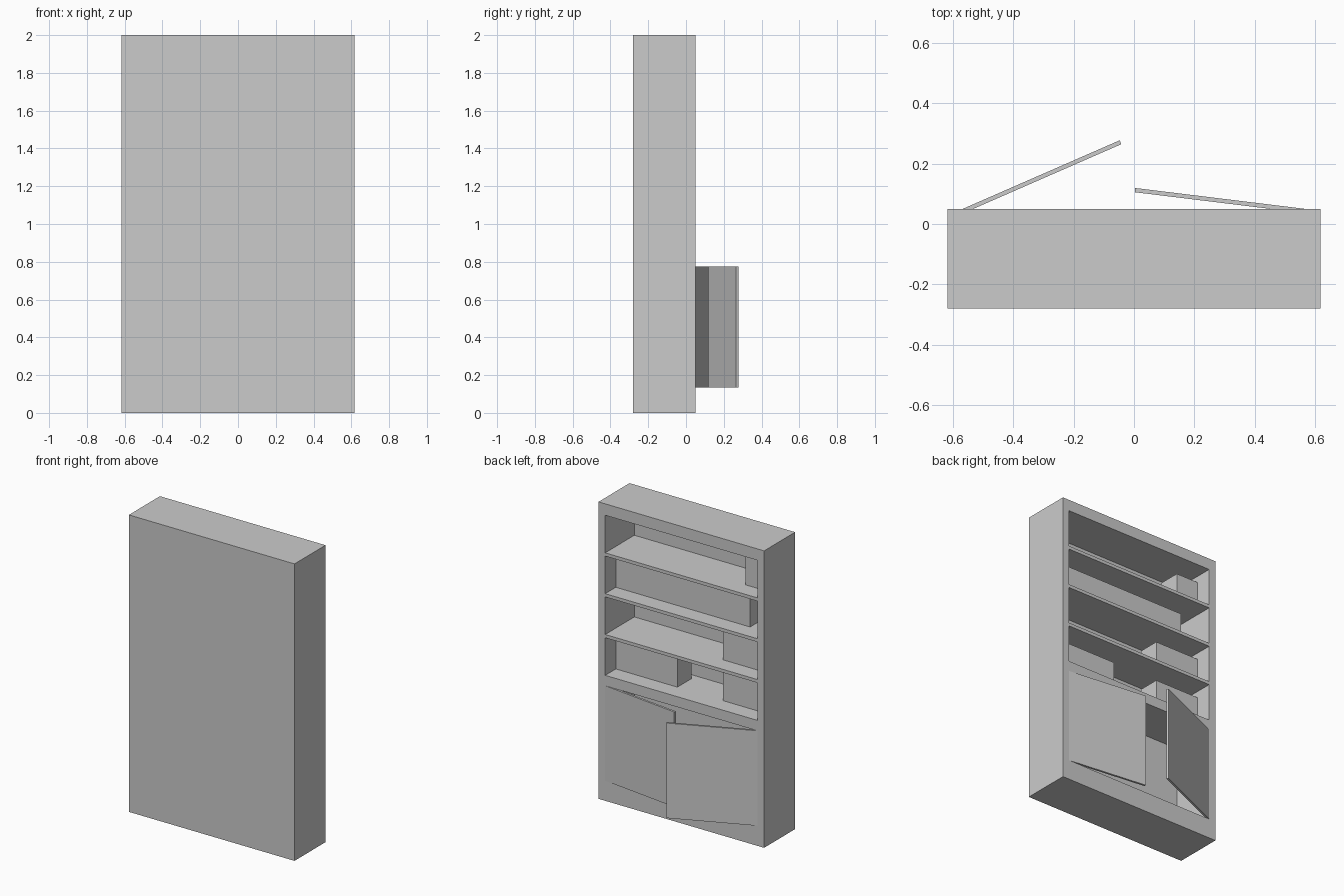
import bpy, bmesh
from math import radians
from mathutils import Matrix, Vector

if "Cube" in bpy.data.objects:
    bpy.data.objects.remove(bpy.data.objects["Cube"])

W, Y0, Y1, H = 0.617, -0.28, 0.05, 2.0     # carcass half width, depth, height
IN, BACK = 0.567, -0.26                    # inner half width, back panel face
DOOR_Z = (0.135, 0.775)
SHELVES = [0.845, 1.12, 1.395, 1.67]       # floor height of each open bay
BAY_H = 0.253
PITCH = 0.0417                             # book thickness


def add_box(bm, lo, hi):
    lo, hi = Vector(lo), Vector(hi)
    m = Matrix.Translation((lo + hi) / 2) @ Matrix.Diagonal((*(hi - lo), 1))
    bmesh.ops.create_cube(bm, size=1, matrix=m)


def make_object(name, boxes):
    bm = bmesh.new()
    for lo, hi in boxes:
        add_box(bm, lo, hi)
    mesh = bpy.data.meshes.new(name)
    bm.to_mesh(mesh)
    bm.free()
    ob = bpy.data.objects.new(name, mesh)
    bpy.context.collection.objects.link(ob)
    return ob


# carcass: solid block with the shelf bays and cupboard cut out
case = make_object("bookcase_carcass", [((-W, Y0, 0), (W, Y1, H))])
bays = [DOOR_Z] + [(z, z + BAY_H) for z in SHELVES]
cutter = make_object("bay_cutter", [((-IN, BACK, a), (IN, Y1 + 0.1, b)) for a, b in bays])
cutter.hide_render = True
cutter.hide_viewport = True
cut = case.modifiers.new("bays", 'BOOLEAN')
cut.operation = 'DIFFERENCE'
cut.solver = 'EXACT'
cut.object = cutter


# rows of books: start x, direction, shelf floor, count
def book_row(name, x, step, z, count, height=0.21):
    boxes = []
    for i in range(count):
        a, b = sorted((x + i * step, x + (i + 1) * step))
        boxes.append(((a, -0.213, z), (b, -0.063, z + height)))
    make_object(name, boxes)


book_row("books_top_shelf", -IN, PITCH, SHELVES[3], 4)
book_row("books_second_shelf", IN, -PITCH, SHELVES[2], 24)
book_row("books_third_shelf", -IN, PITCH, SHELVES[1], 8)
book_row("books_bottom_shelf_left", -IN, PITCH, SHELVES[0], 8)
book_row("books_bottom_shelf_right", IN, -PITCH, SHELVES[0], 11)

# cupboard doors, hinged at the outer edges and left ajar
for name, side, angle in (("left_door", -1, 23.6), ("right_door", 1, 7)):
    xs = sorted((0, -side * IN))
    door = make_object(name, [((xs[0], -0.014, DOOR_Z[0]), (xs[1], 0, DOOR_Z[1]))])
    door.location = (side * IN, Y1, 0)
    door.rotation_euler.z = radians(-side * angle)
